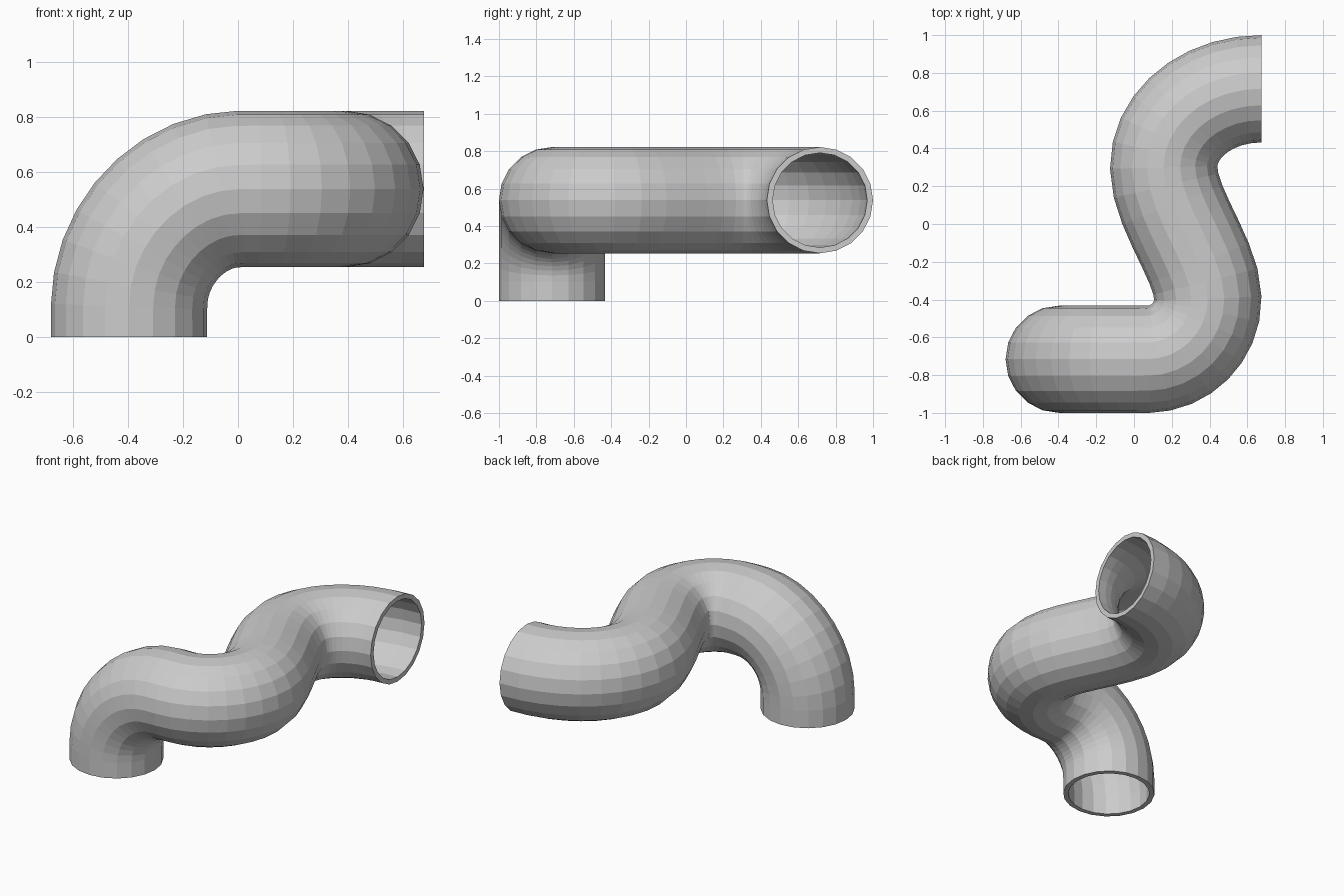
import bpy, bmesh, math
from mathutils import Vector, geometry

if "Cube" in bpy.data.objects:
    bpy.data.objects.remove(bpy.data.objects["Cube"])

SIDES, OUTER, INNER = 20, 0.284, 0.253
Y, Z = 0.716, 0.538

# Centre line: (point, handle vector in travel direction, handle lengths in/out)
knots = [
    ((-0.396, -Y, 0.0), (0, 0, 1), 0, 0.04),
    ((-0.396, -Y, 0.11), (0, 0, 1), 0.04, 0.23),
    ((0.01, -Y, Z), (1, 0, 0), 0.22, 0.02),
    ((0.07, -Y, Z), (1, 0, 0), 0.02, 0.177),
    ((0.391, -0.395, Z), (0, 1, 0), 0.177, 0.2),
    ((0.157, 0.30, Z), (0, 1, 0), 0.22, 0.23),
    ((0.676, Y, Z), (1, 0, 0), 0.29, 0),
]
steps = [1, 9, 1, 8, 7, 9]

path = [Vector(knots[0][0])]
for a, b, n in zip(knots, knots[1:], steps):
    p, q = Vector(a[0]), Vector(b[0])
    path += geometry.interpolate_bezier(
        p, p + Vector(a[1]) * a[3], q - Vector(b[1]) * b[2], q, n + 1)[1:]

# Frames carried along the path without twist
tangents = [(path[min(i + 1, len(path) - 1)] - path[max(i - 1, 0)]).normalized()
            for i in range(len(path))]
tangents[0], tangents[-1] = Vector((0, 0, 1)), Vector((1, 0, 0))
normal = Vector((1, 0, 0))
frames = []
for i, t in enumerate(tangents):
    if i:
        normal = tangents[i - 1].rotation_difference(t) @ normal
    normal = (normal - t * normal.dot(t)).normalized()
    frames.append((path[i], normal.copy(), t.cross(normal)))

bm = bmesh.new()


def ring(frame, radius):
    c, n, b = frame
    return [bm.verts.new(c + radius * (n * math.cos(a) + b * math.sin(a)))
            for a in (2 * math.pi * k / SIDES for k in range(SIDES))]


# Outer skin forward, inner skin backward, closed by rims at both ends
loops = [ring(f, OUTER) for f in frames] + [ring(f, INNER) for f in reversed(frames)]
for r, s in zip(loops, loops[1:] + loops[:1]):
    for k in range(SIDES):
        m = (k + 1) % SIDES
        bm.faces.new((r[k], r[m], s[m], s[k]))
bmesh.ops.recalc_face_normals(bm, faces=bm.faces)

mesh = bpy.data.meshes.new("bent_pipe")
bm.to_mesh(mesh)
bm.free()
pipe = bpy.data.objects.new("bent_pipe", mesh)
bpy.context.collection.objects.link(pipe)
